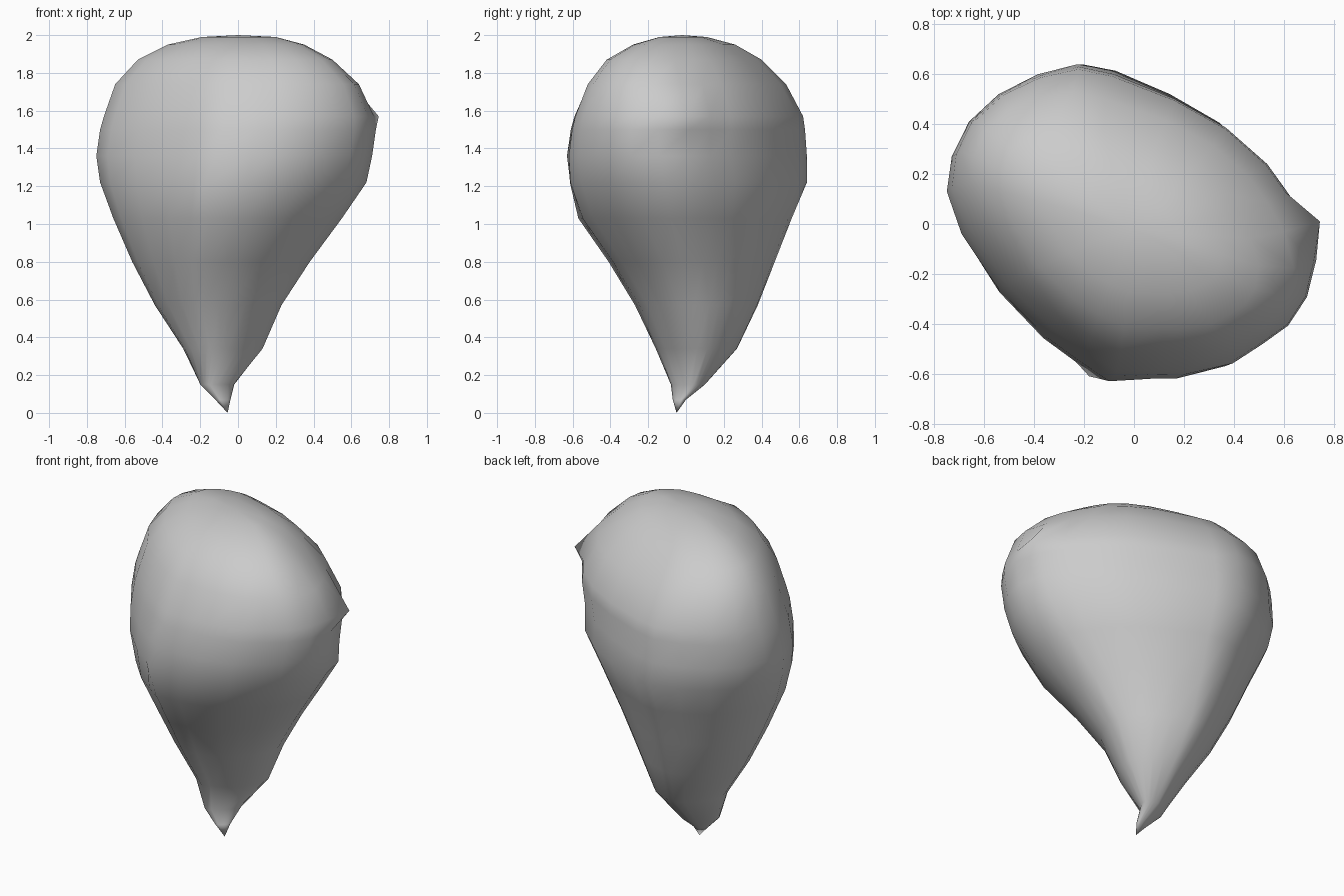
import bpy
import bmesh
import math
from mathutils import Vector

default_cube = bpy.data.objects.get("Cube")
if default_cube:
    bpy.data.objects.remove(default_cube, do_unlink=True)


def make_material(name, color):
    material = bpy.data.materials.new(name)
    material.use_nodes = True
    material.diffuse_color = color
    shader = material.node_tree.nodes["Principled BSDF"]
    shader.inputs["Base Color"].default_value = color
    return material


# Slanted, rounded cross-section of the widest part, in hundredths
OUTLINE = [(73, -14), (69, 2), (61, 13), (53, 24), (36, 39), (15, 51),
           (-8, 61), (-22, 64), (-38, 60), (-54, 52), (-66, 41), (-73, 27),
           (-75, 13), (-69, -4), (-54, -26), (-35, -45), (-21, -55), (-9, -63),
           (8, -62), (18, -62), (38, -57), (50, -49), (61, -41), (69, -29)]

# Height, x limits, y limits, extra slant and fullness, in hundredths
SECTIONS = [(7, -12, -4, -7, 0, -40, 0), (15, -20, -2, -8, 10, -40, 0),
            (34, -29, 13, -16, 27, -18, 0), (57, -44, 23, -27, 38, -14, 0),
            (80, -56, 38, -41, 47, -9, 0), (103, -66, 55, -57, 56, -6, 0),
            (122, -73, 68, -63, 64, -3, 0), (136, -75, 71, -63, 64, 0, 0),
            (150, -73, 73, -61, 63, 1, 3), (157, -71, 72, -59, 62, 2, 5),
            (174, -65, 64, -52, 53, 6, 10), (187, -53, 50, -42, 40, 9, 13),
            (195, -37, 35, -28, 26, 11, 15), (199, -19, 20, -14, 11, 14, 18)]


def span(values):
    """Middle and half width of a set of numbers."""
    low, high = min(values), max(values)
    return (low + high) / 2, (high - low) / 2


def fit(values, low, high, fullness):
    """Move values between two limits, pushed outward by the fullness."""
    middle, half = span(values)
    new_middle, new_half = span((low, high))
    fitted = []
    for value in values:
        part = (value - middle) / half
        part = math.copysign(abs(part) ** (1 - fullness), part)
        fitted.append(new_middle + new_half * part)
    return fitted


def add_section(bm, section):
    """Slant the outline and fit it into the limits of one section."""
    height, left, right, front, back, slant, fullness = section
    slant, fullness = slant / 100, fullness / 100
    across = fit([x - slant * y for x, y in OUTLINE], left, right, fullness)
    along = fit([y - slant * x for x, y in OUTLINE], front, back, fullness)
    return [bm.verts.new(Vector((x, y, height)) / 100)
            for x, y in zip(across, along)]


def close_with_point(bm, ring, point):
    tip = bm.verts.new(point)
    for i, vert in enumerate(ring):
        bm.faces.new((vert, ring[i - 1], tip))


def pinch(bm, point):
    """Pull the closest vertex out into a small pointed nub."""
    target = Vector(point)
    closest = min(bm.verts, key=lambda v: (v.co - target).length)
    closest.co = target


# Teardrop body lofted through the sections
bm = bmesh.new()
rings = [add_section(bm, section) for section in SECTIONS]
for lower, upper in zip(rings, rings[1:]):
    for i in range(len(lower)):
        bm.faces.new((lower[i - 1], lower[i], upper[i], upper[i - 1]))

# Pointed foot and domed crown
close_with_point(bm, rings[0], (-0.055, -0.05, 0))
close_with_point(bm, rings[-1], (0, -0.02, 2))

# Side nub and front nub
pinch(bm, (0.745, 0.01, 1.57))
pinch(bm, (-0.18, -0.61, 1.2))

bmesh.ops.recalc_face_normals(bm, faces=bm.faces)
mesh = bpy.data.meshes.new("teardrop_body")
bm.to_mesh(mesh)
bm.free()
body = bpy.data.objects.new("teardrop_body", mesh)
bpy.context.collection.objects.link(body)
mesh.materials.append(make_material("plain_grey", (0.6, 0.6, 0.6, 1)))

# Smooth shading with sharp pinches
bpy.context.view_layer.objects.active = body
body.select_set(True)
bpy.ops.object.shade_smooth_by_angle(angle=math.radians(60))
